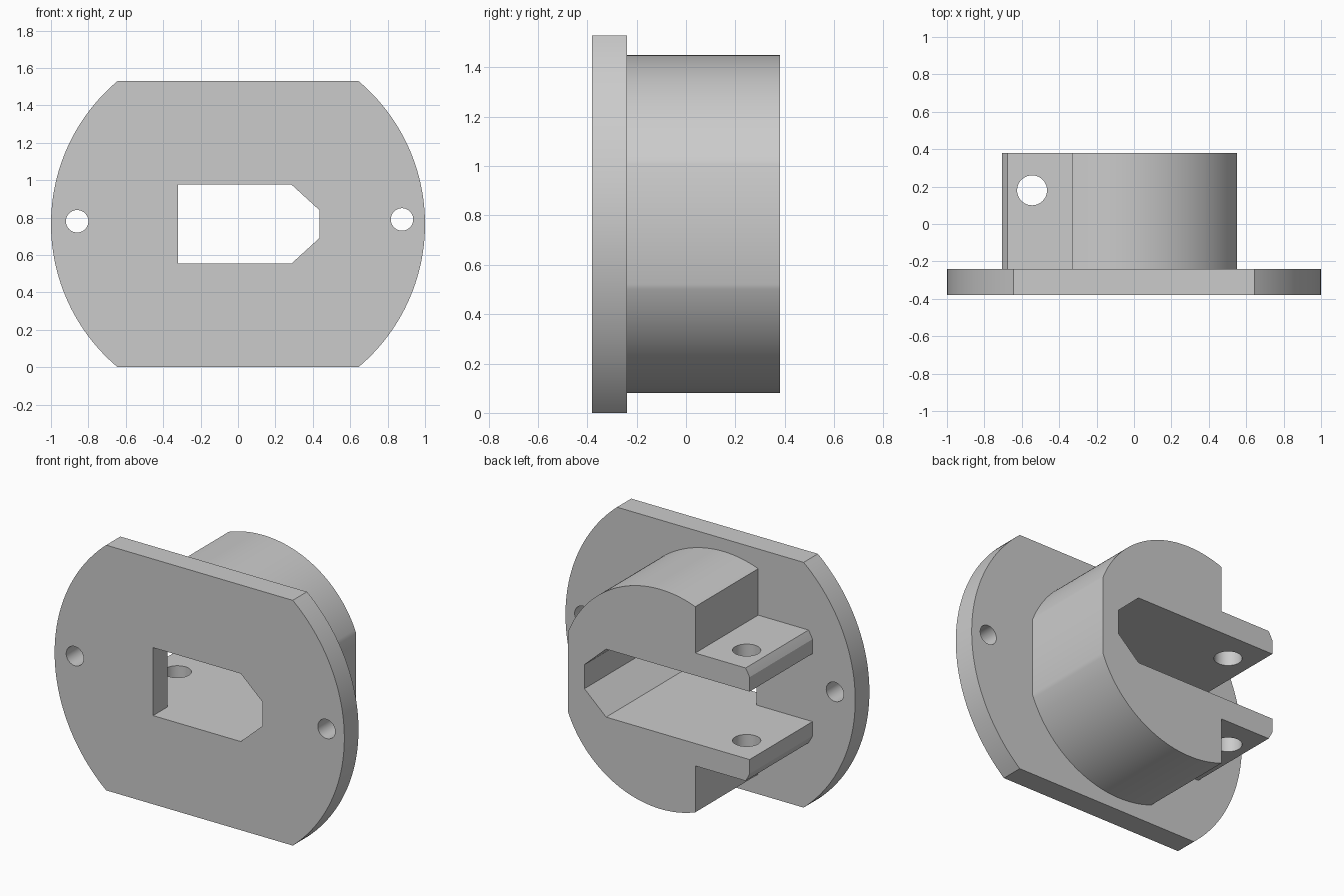
import bpy
import bmesh
from math import atan2, cos, sin, pi, sqrt, radians
from mathutils import Matrix

if "Cube" in bpy.data.objects:
    bpy.data.objects.remove(bpy.data.objects["Cube"], do_unlink=True)

MID_Z = 0.765
FRONT, SEAM, BACK = -0.38, -0.24, 0.38

grey = bpy.data.materials.new("light grey")
grey.use_nodes = True
colour = (0.6, 0.6, 0.6, 1)
grey.diffuse_color = colour
grey.node_tree.nodes["Principled BSDF"].inputs["Base Color"].default_value = colour


def arc(cx, radius, start, end, steps):
    """Points along an arc between two angles, heights measured from MID_Z."""
    angles = [start + (end - start) * i / steps for i in range(steps + 1)]
    return [(cx + radius * cos(a), radius * sin(a)) for a in angles]


def mirrored(upper):
    """Close an upper half outline with its reflection."""
    return upper + [(x, -h) for x, h in reversed(upper)]


def finish(name, bm):
    bmesh.ops.recalc_face_normals(bm, faces=bm.faces)
    mesh = bpy.data.meshes.new(name)
    bm.to_mesh(mesh)
    bm.free()
    mesh.materials.append(grey)
    obj = bpy.data.objects.new(name, mesh)
    bpy.context.collection.objects.link(obj)
    return obj


def prism(name, outline, y0, y1):
    """Extrude an x-z outline along y."""
    bm = bmesh.new()
    face = bm.faces.new([bm.verts.new((x, y0, MID_Z + h)) for x, h in outline])
    result = bmesh.ops.extrude_face_region(bm, geom=[face], use_keep_orig=True)
    verts = [v for v in result["geom"] if isinstance(v, bmesh.types.BMVert)]
    bmesh.ops.translate(bm, verts=verts, vec=(0, y1 - y0, 0))
    return finish(name, bm)


def drill(name, location, radius, depth, axis):
    """Cylinder cutter along y or z."""
    bm = bmesh.new()
    turn = Matrix.Rotation(pi / 2, 4, "X") if axis == "y" else Matrix()
    bmesh.ops.create_cone(bm, cap_ends=True, segments=48, radius1=radius,
                          radius2=radius, depth=depth,
                          matrix=Matrix.Translation(location) @ turn)
    return finish(name, bm)


def cut(obj, cutters):
    bpy.ops.object.select_all(action="DESELECT")
    obj.select_set(True)
    bpy.context.view_layer.objects.active = obj
    for cutter in cutters:
        cutter.hide_render = True
        mod = obj.modifiers.new("cut", "BOOLEAN")
        mod.operation = "DIFFERENCE"
        mod.solver = "EXACT"
        mod.object = cutter
        bpy.ops.object.modifier_apply(modifier=mod.name)
        bpy.data.objects.remove(cutter, do_unlink=True)
    bpy.ops.object.shade_smooth_by_angle(angle=radians(25))


# Flange: disc with flat top and bottom
corner = atan2(MID_Z, sqrt(1 - MID_Z ** 2))
right_side = arc(0, 1, -corner, corner, 48)
left_side = arc(0, 1, pi - corner, pi + corner, 48)
flange = prism("flange", right_side + left_side, FRONT, SEAM)

# Keyed opening and two screw holes through the flange
slot_half = 0.212
opening = mirrored([(-0.32, slot_half), (0.285, slot_half), (0.435, 0.075)])
cut(flange, [
    prism("opening_cutter", opening, FRONT - 0.1, SEAM + 0.1),
    drill("left_hole_cutter", (0.877, -0.31, 0.79), 0.06, 0.4, "y"),
    drill("right_hole_cutter", (-0.86, -0.31, 0.78), 0.06, 0.4, "y"),
])

# Boss: trimmed cylinder, split by the slot, with two clamping tabs
CX, R = -0.09, 0.685
tab_top = 0.352


def angle_at_x(x):
    return atan2(sqrt(R ** 2 - (x - CX) ** 2), x - CX)


tab_end = arc(CX, R, angle_at_x(-0.705),
              atan2(tab_top, -sqrt(R ** 2 - tab_top ** 2)), 4)
shell = arc(CX, R, angle_at_x(-0.33), angle_at_x(0.55), 48)
upper = ([(0.435, 0.075), (0.285, slot_half), (-0.705, slot_half)]
         + tab_end + [(-0.33, tab_top)] + shell)
boss = prism("boss", mirrored(upper), SEAM, BACK)

# Cross hole through both tabs
cut(boss, [drill("tab_hole_cutter", (-0.545, 0.18, MID_Z), 0.08, 1.2, "z")])
